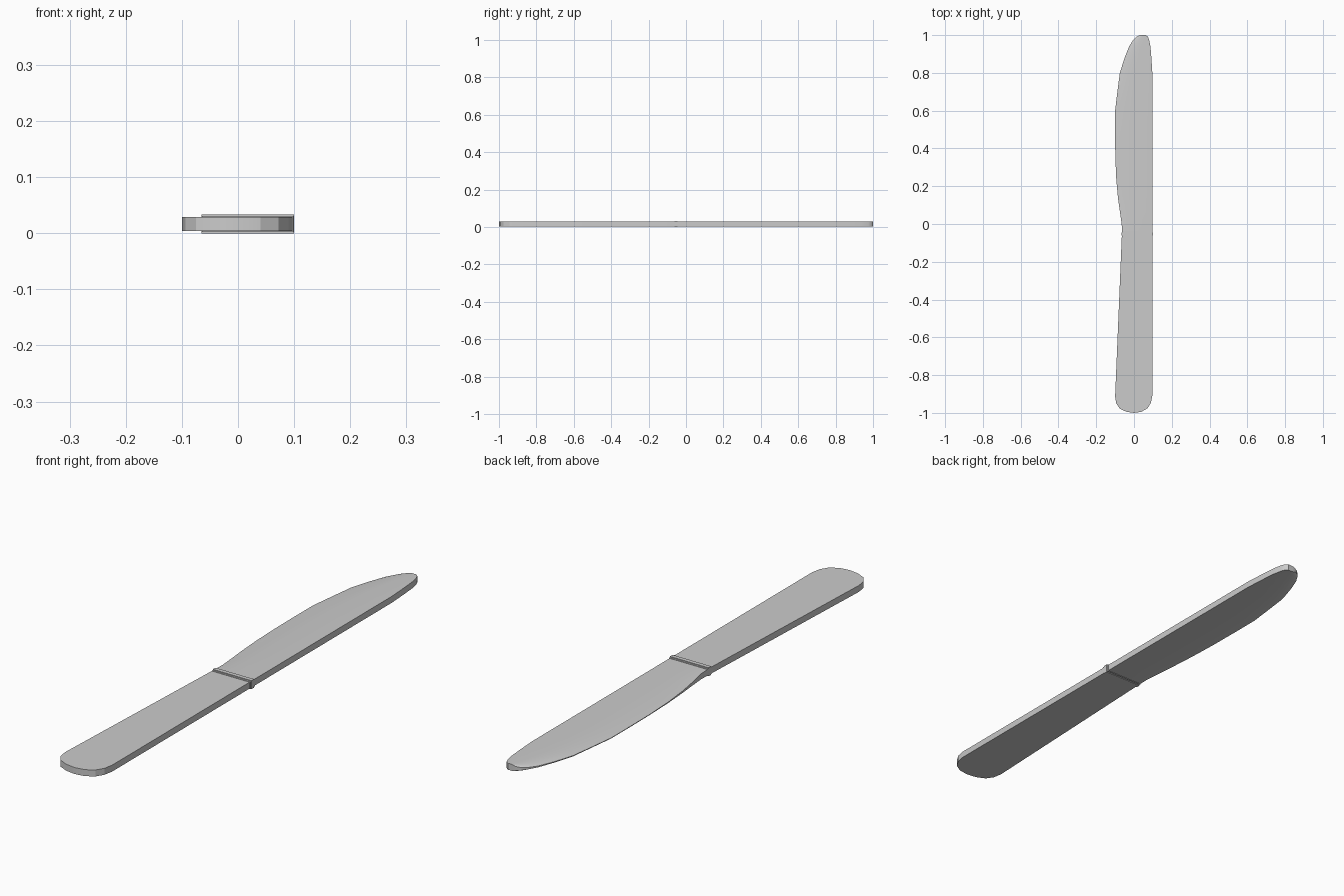
import bpy, bmesh

if "Cube" in bpy.data.objects:
    bpy.data.objects.remove(bpy.data.objects["Cube"])

MID, HALF = 0.0165, 0.0125   # centre height and half thickness


def finish(name, bm, angle):
    bmesh.ops.recalc_face_normals(bm, faces=bm.faces)
    mesh = bpy.data.meshes.new(name)
    bm.to_mesh(mesh)
    bm.free()
    obj = bpy.data.objects.new(name, mesh)
    bpy.context.collection.objects.link(obj)
    bpy.ops.object.select_all(action='DESELECT')
    obj.select_set(True)
    bpy.context.view_layer.objects.active = obj
    bpy.ops.object.shade_smooth_by_angle(angle=angle)
    return obj


def slab(name, outline, half):
    bm = bmesh.new()
    face = bm.faces.new([bm.verts.new((x, y, MID - half)) for x, y in outline])
    ext = bmesh.ops.extrude_face_region(bm, geom=[face])
    verts = [g for g in ext["geom"] if isinstance(g, bmesh.types.BMVert)]
    bmesh.ops.translate(bm, verts=verts, vec=(0, 0, 2 * half))
    return finish(name, bm, 0.3)


# Handle: flat slab with a rounded butt
slab("handle", [(-0.064, -0.05), (-0.1, -0.915), (-0.094, -0.95), (-0.075, -0.978),
                (-0.04, -0.994), (0, -1), (0.04, -0.994), (0.072, -0.975),
                (0.09, -0.945), (0.097, -0.91), (0.097, -0.05)], HALF)

# Bolster: stepped collar between handle and blade
slab("bolster_base", [(-0.064, -0.068), (0.099, -0.068), (0.099, -0.038), (-0.064, -0.038)], HALF + 0.0015)
slab("bolster_rib", [(-0.065, -0.061), (0.1, -0.061), (0.1, -0.045), (-0.065, -0.045)], 0.0165)

# Blade: stations along y (y, cutting edge x, spine x, edge thickness ratio)
stations = [(-0.05, -0.064, 0.097, 1.0), (0.0, -0.065, 0.097, 0.85),
            (0.06, -0.074, 0.097, 0.55), (0.14, -0.085, 0.097, 0.3),
            (0.24, -0.094, 0.097, 0.15), (0.36, -0.099, 0.097, 0.1),
            (0.48, -0.1, 0.097, 0.1), (0.6, -0.1, 0.097, 0.1),
            (0.7, -0.088, 0.097, 0.1), (0.8, -0.075, 0.097, 0.12),
            (0.88, -0.05, 0.092, 0.15), (0.94, -0.026, 0.087, 0.2),
            (0.975, -0.004, 0.08, 0.3), (0.992, 0.014, 0.073, 0.45),
            (1.0, 0.032, 0.062, 0.7)]
section = [(0, 0), (0.08, 0.35), (0.2, 0.66), (0.34, 0.88), (0.5, 1), (1, 1)]

bm = bmesh.new()
rings = []
for y, xl, xr, edge in stations:
    pts = [(xl + f * (xr - xl), HALF * (edge + (1 - edge) * h)) for f, h in section]
    loop = [(x, MID + t) for x, t in pts] + [(x, MID - t) for x, t in reversed(pts)]
    rings.append([bm.verts.new((x, y, z)) for x, z in loop])
n = len(rings[0])
for a, b in zip(rings, rings[1:]):
    for i in range(n):
        j = (i + 1) % n
        bm.faces.new((a[i], a[j], b[j], b[i]))
bm.faces.new(rings[0])
bm.faces.new(rings[-1])
finish("blade", bm, 0.6)
